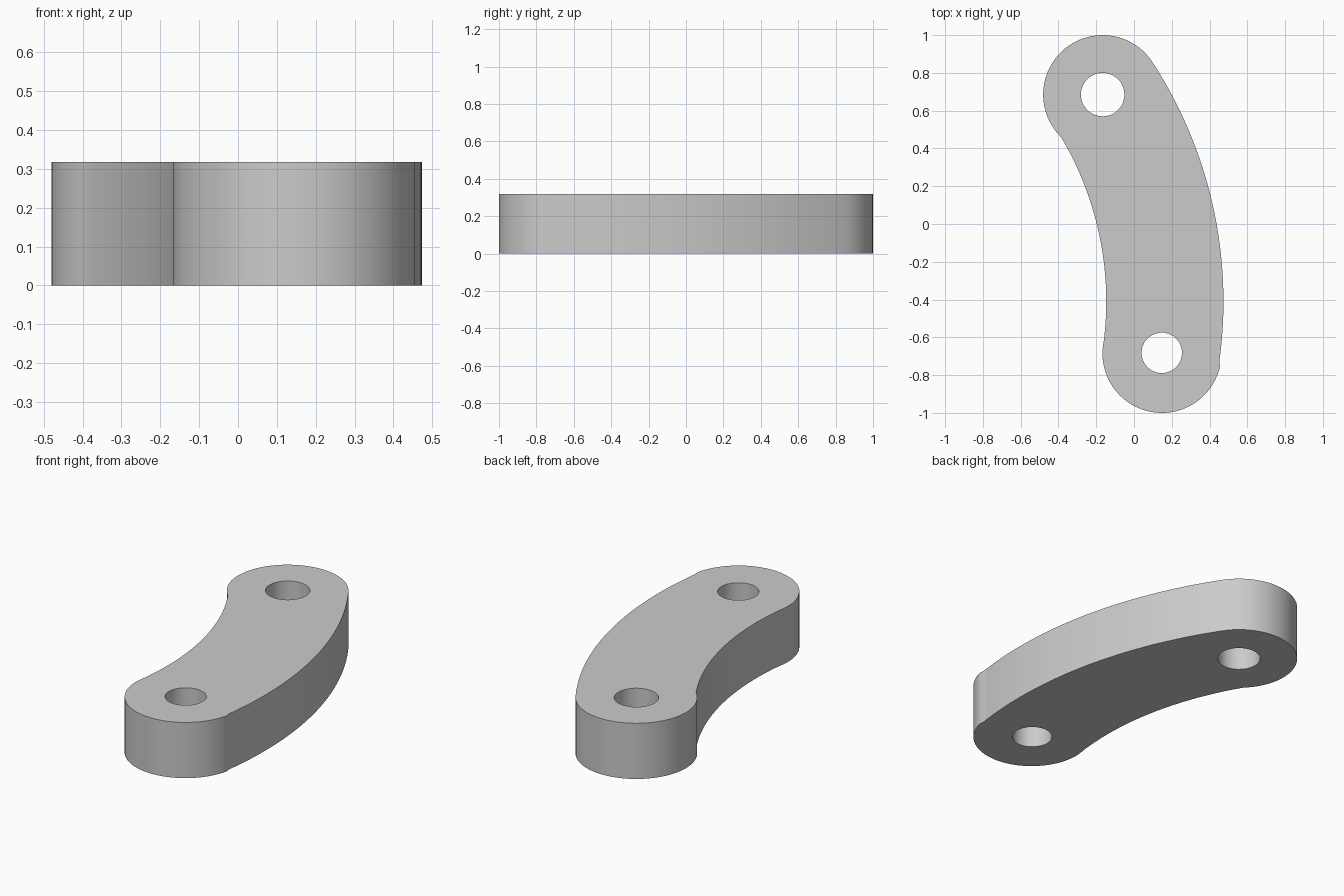
import bpy
import bmesh
from math import cos, sin, pi, acos, atan2, hypot, radians
from mathutils import Vector

cube = bpy.data.objects.get("Cube")
if cube:
    bpy.data.objects.remove(cube, do_unlink=True)

HEIGHT = 0.318
END_R = 0.315
BEND = Vector((-1.85, -0.41))      # centre of the curved sides
INNER_R = 1.703
TOP = Vector((-0.166, 0.685))      # centres of the rounded ends
BOTTOM = Vector((0.148, -0.685))


def arc(centre, radius, start, end, steps):
    """Points along an arc, both ends included."""
    angles = [start + (end - start) * i / steps for i in range(steps + 1)]
    return [centre + radius * Vector((cos(a), sin(a))) for a in angles]


def bearing(origin, point):
    d = point - origin
    return atan2(d.y, d.x)


def inner_joint(end, side):
    """Point where the inner curve meets a rounded end."""
    dist = (end - BEND).length
    spread = acos((INNER_R**2 + dist**2 - END_R**2) / (2 * INNER_R * dist))
    a = bearing(BEND, end) + side * spread
    return a, BEND + INNER_R * Vector((cos(a), sin(a)))


# Outline: outer curve, top end, inner curve, bottom end
top_dir, bottom_dir = bearing(BEND, TOP), bearing(BEND, BOTTOM)
outer_r = (TOP - BEND).length + END_R
top_a, top_joint = inner_joint(TOP, -1)
bottom_a, bottom_joint = inner_joint(BOTTOM, 1)
top_end = bearing(TOP, top_joint) % (2 * pi)
bottom_start = bearing(BOTTOM, bottom_joint) % (2 * pi)

outline = arc(BEND, outer_r, bottom_dir, top_dir, 40)[:-1]
outline += arc(TOP, END_R, top_dir, top_end, 40)[:-1]
outline += arc(BEND, INNER_R, top_a, bottom_a, 32)[:-1]
outline += arc(BOTTOM, END_R, bottom_start, bottom_dir + 2 * pi, 40)[:-1]

# Pin holes
holes = [arc(TOP, 0.115, 0, 2 * pi, 48)[:-1],
         arc(Vector((0.147, -0.682)), 0.107, 0, 2 * pi, 48)[:-1]]

# Flat plate with holes, raised to full thickness
bm = bmesh.new()
for loop in [outline] + holes:
    verts = [bm.verts.new((p.x, p.y, 0)) for p in loop]
    for a, b in zip(verts, verts[1:] + verts[:1]):
        bm.edges.new((a, b))
bmesh.ops.triangle_fill(bm, use_beauty=True, edges=bm.edges[:], normal=(0, 0, 1))
raised = bmesh.ops.extrude_face_region(bm, geom=bm.faces[:], use_keep_orig=True)
bmesh.ops.translate(bm, vec=(0, 0, HEIGHT),
                    verts=[g for g in raised["geom"] if isinstance(g, bmesh.types.BMVert)])
bmesh.ops.recalc_face_normals(bm, faces=bm.faces[:])

mesh = bpy.data.meshes.new("curved_link")
bm.to_mesh(mesh)
bm.free()
link = bpy.data.objects.new("curved_link", mesh)
bpy.context.collection.objects.link(link)

# Plain grey
grey = bpy.data.materials.new("light_grey")
grey.use_nodes = True
colour = (0.6, 0.6, 0.6, 1)
grey.diffuse_color = colour
grey.node_tree.nodes["Principled BSDF"].inputs["Base Color"].default_value = colour
mesh.materials.append(grey)

bpy.ops.object.select_all(action="DESELECT")
link.select_set(True)
bpy.context.view_layer.objects.active = link
bpy.ops.object.shade_smooth_by_angle(angle=radians(30))
